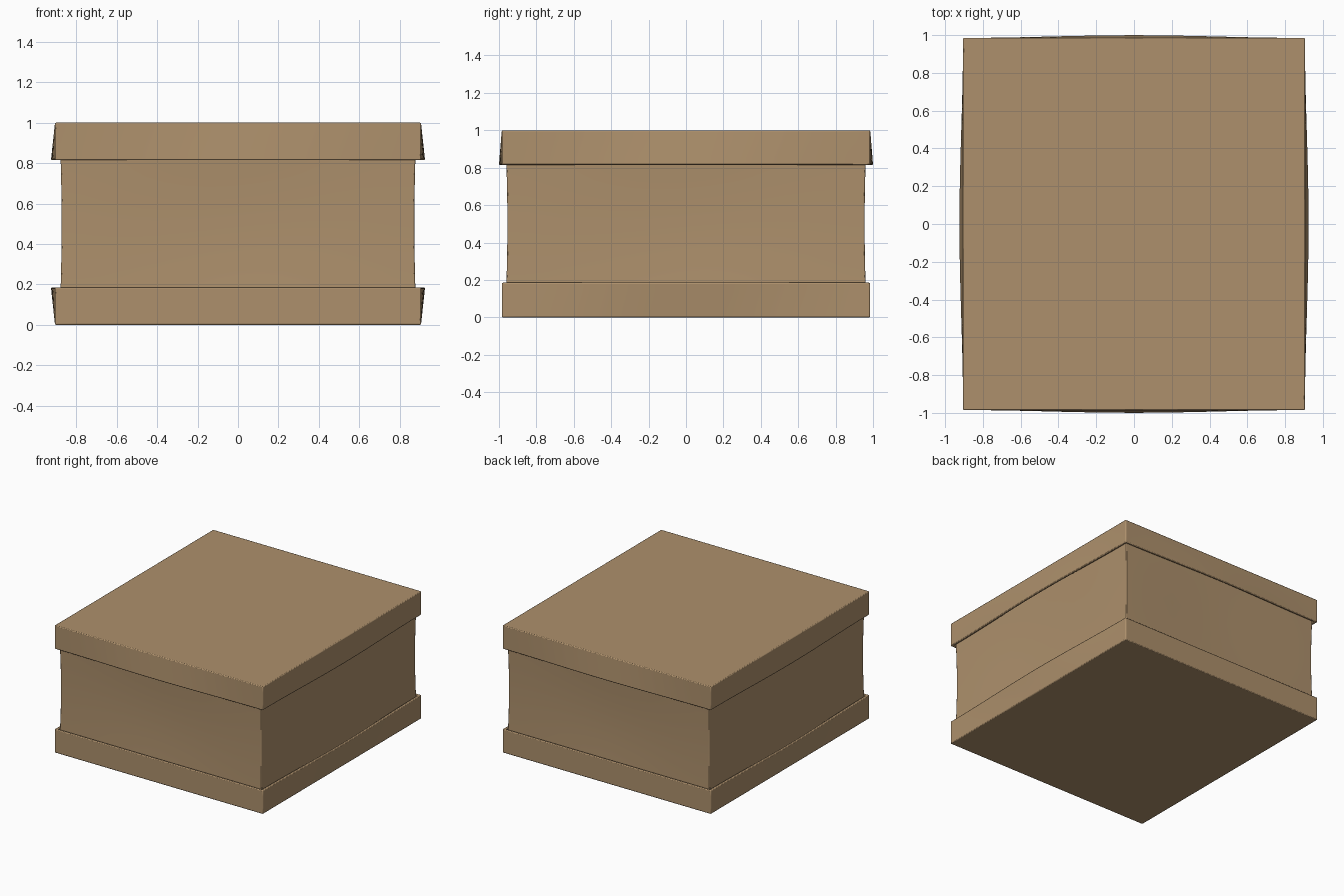
import bpy, bmesh, math

if "Cube" in bpy.data.objects:
    bpy.data.objects.remove(bpy.data.objects["Cube"])

card = bpy.data.materials.new("cardboard")
card.diffuse_color = (0.42, 0.28, 0.15, 1)
card.use_nodes = True
card.node_tree.nodes["Principled BSDF"].inputs["Base Color"].default_value = card.diffuse_color
N = 16  # segments along each side


def ring(bm, hx, hy, z, bow_x=0, bow_y=0):
    """Rectangular loop whose sides bow outward at their middle."""
    verts = []
    for side in range(4):
        for i in range(N):
            t = 2 * i / N - 1
            bump = math.cos(t * math.pi / 2) ** 2
            if side % 2 == 0:
                p = (t * hx, -hy - bow_y * bump)
            else:
                p = (hx + bow_x * bump, t * hy)
            if side >= 2:
                p = (-p[0], -p[1])
            verts.append(bm.verts.new((p[0], p[1], z)))
    return verts


def loft(name, sections, bevel):
    """Closed solid through a list of ring sections."""
    bm = bmesh.new()
    rings = [ring(bm, *s) for s in sections]
    for a, b in zip(rings, rings[1:]):
        n = len(a)
        for i in range(n):
            j = (i + 1) % n
            bm.faces.new((a[i], a[j], b[j], b[i]))
    bm.faces.new(rings[0][::-1])
    bm.faces.new(rings[-1])
    bmesh.ops.recalc_face_normals(bm, faces=bm.faces)
    me = bpy.data.meshes.new(name)
    bm.to_mesh(me)
    bm.free()
    ob = bpy.data.objects.new(name, me)
    bpy.context.collection.objects.link(ob)
    me.materials.append(card)
    mod = ob.modifiers.new("soft_edges", "BEVEL")
    mod.width = bevel
    mod.segments = 2
    mod.limit_method = "ANGLE"
    mod.angle_limit = math.radians(50)
    bpy.context.view_layer.objects.active = ob
    ob.select_set(True)
    bpy.ops.object.shade_smooth_by_angle(angle=math.radians(30))
    ob.select_set(False)
    return ob


def tray(name, bow_x, bow_y, flip):
    """Shallow tray with a thin rim that flares mid-side; flipped for the lid."""
    rows = [(0.905, 0.985, 0, 0, 0)]
    for k in range(1, 5):
        f = k / 4
        rows.append((0.905, 0.985, 0.185 * f, bow_x * f, bow_y * f))
    rows.append((0.885, 0.967, 0.185, bow_x, bow_y))
    rows.append((0.885, 0.967, 0.03, 0, 0))
    if flip:
        rows = [(hx, hy, 1 - z, bx, by) for hx, hy, z, bx, by in rows]
    return loft(name, rows, 0.006)


# Base tray and lid
tray("base_tray", 0.02, 0.0, False)
tray("lid", 0.02, 0.015, True)

# Inner box with slightly sunken walls
body = []
for k in range(9):
    z = 0.03 + 0.94 * k / 8
    dip = 0.01 * math.sin(math.pi * k / 8)
    body.append((0.882 - dip, 0.965 - dip, z, -dip, -dip))
loft("box_body", body, 0.006)
